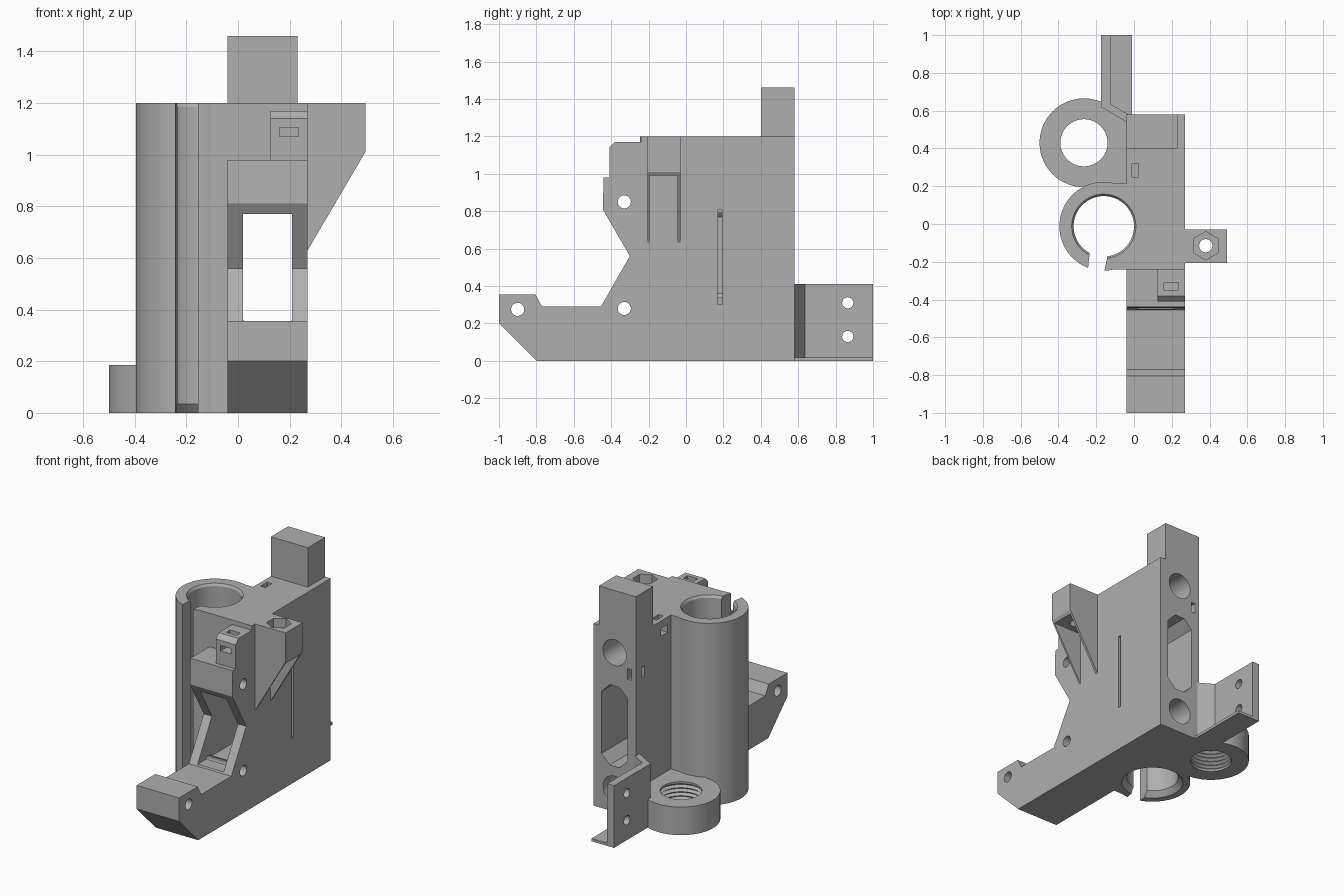
import bpy, bmesh, math

if "Cube" in bpy.data.objects:
    bpy.data.objects.remove(bpy.data.objects["Cube"])

grey = bpy.data.materials.new("plain grey")
grey.use_nodes = True
grey.diffuse_color = (0.43, 0.43, 0.43, 1)
grey.node_tree.nodes["Principled BSDF"].inputs["Base Color"].default_value = grey.diffuse_color
parts = []


def place(axis, u, v, w):
    return {"x": (w, u, v), "y": (u, w, v), "z": (u, v, w)}[axis]


def finish(name, bm):
    bmesh.ops.recalc_face_normals(bm, faces=bm.faces)
    mesh = bpy.data.meshes.new(name)
    bm.to_mesh(mesh)
    bm.free()
    mesh.materials.append(grey)
    ob = bpy.data.objects.new(name, mesh)
    bpy.context.collection.objects.link(ob)
    return ob


def prism(name, axis, pts, a, b):
    """Extrude an outline along an axis from a to b."""
    bm = bmesh.new()
    rings = [[bm.verts.new(place(axis, u, v, w)) for u, v in pts] for w in (a, b)]
    n = len(pts)
    for r in rings:
        bm.faces.new(r)
    for i in range(n):
        j = (i + 1) % n
        bm.faces.new((rings[0][i], rings[0][j], rings[1][j], rings[1][i]))
    return finish(name, bm)


def box(name, x0, x1, y0, y1, z0, z1):
    return prism(name, "z", [(x0, y0), (x1, y0), (x1, y1), (x0, y1)], z0, z1)


def round_prism(name, axis, u, v, r, a, b, n=32):
    step = 2 * math.pi / n
    pts = [(u + r * math.cos(i * step), v + r * math.sin(i * step)) for i in range(n)]
    return prism(name, axis, pts, a, b)


def lathe(name, x, y, profile, n=64):
    """Solid of revolution about a vertical axis, capped at both ends."""
    bm = bmesh.new()
    rings = []
    for r, z in profile:
        rings.append([bm.verts.new((x + r * math.cos(2 * math.pi * i / n),
                                    y + r * math.sin(2 * math.pi * i / n), z)) for i in range(n)])
    for lo, hi in zip(rings, rings[1:]):
        for i in range(n):
            j = (i + 1) % n
            bm.faces.new((lo[i], lo[j], hi[j], hi[i]))
    bm.faces.new(rings[0])
    bm.faces.new(rings[-1])
    return finish(name, bm)


def cut(targets, cutters):
    for ob in targets:
        bpy.context.view_layer.objects.active = ob
        for c in cutters:
            m = ob.modifiers.new("cut", "BOOLEAN")
            m.operation, m.solver, m.object = "DIFFERENCE", "EXACT", c
            bpy.ops.object.modifier_apply(modifier=m.name)
    for c in cutters:
        bpy.data.objects.remove(c)


# Main body with the long front arm and V-shaped nose
L, R = -0.04, 0.27
outline = [(-1, .2), (-.8, 0), (.58, 0), (.58, 1.2), (-.24, 1.2), (-.24, .98), (-.44, .98),
           (-.445, .81), (-.3, .56), (-.455, .29), (-.77, .29), (-.805, .355), (-1, .355)]
body = prism("main_body", "x", outline, L, R)
tower = box("rear_tower", L, .23, .4, .58, 1.19, 1.46)

# Rod sockets, belt window and cross holes
octagon = [(.08, .3), (.15, .3), (.21, .36), (.21, .77), (.15, .83), (.08, .83), (.02, .77), (.02, .36)]
cut([body], [
    prism("window_rear", "y", octagon, -.1, .7),
    box("window_front", .02, .21, -.5, 0, .3, .77),
    round_prism("upper_socket", "y", .115, 1.05, .085, -.2, .7),
    round_prism("lower_socket", "y", .115, .15, .085, -.2, .7),
    box("relief_slit", .19, .3, .172, .192, .3, .81),
    box("top_tie_slot", -.01, .025, .25, .32, 1.1, 1.3),
    box("side_tie_slot", -.1, .01, .25, .32, 1.1, 1.15),
    box("rear_tie_slot", -.01, .02, .48, .7, .9, .97),
    box("rear_side_slot", -.1, .01, .49, .52, .9, .97),
] + [round_prism("cross_hole", "x", y, z, .035, -.2, .4)
     for y, z in ((-.33, .85), (-.33, .28), (-.9, .275))])

# Tie tab above the nose
tab = prism("tie_tab", "x", [(-.41, .975), (-.41, 1.14), (-.38, 1.17), (-.23, 1.17), (-.23, .975)], .125, R)
cut([tab], [box("tab_top_slot", .16, .235, -.35, -.31, 1.07, 1.2),
            box("tab_front_slot", .16, .235, -.45, -.31, 1.07, 1.105)])

# Split bearing holder
BX, BY = -.16, -.012
holder = lathe("bearing_holder", BX, BY, [(.235, 0), (.235, 1.2)])
web = box("holder_web", -.157, .1, -.24, .215, 0, 1.2)
bore = lathe("bore", BX, BY, [(.19, -.01), (.19, 0), (.16, .035), (.16, 1.185), (.17, 1.2), (.17, 1.21)])
cut([holder, web, body], [bore])
# keep the web clear of the belt window and sockets
cut([web, holder], [box("web_trim", L + .01, .4, -.5, .5, -.1, 1.3)])
cut([holder, web], [prism("split", "z", [(-.25, -.3), (-.155, -.3), (-.155, -.24), (-.14, -.17),
                                         (-.14, -.1), (-.235, -.1), (-.235, -.155)], -.1, 1.3)])

# Threaded nut ring and its bridge to the body
NX, NY = -.265, .43
ring = lathe("nut_ring", NX, NY, [(.235, 0), (.235, .185)])
bridge = box("ring_bridge", NX, -.03, .21, .56, 0, .185)
teeth = 7
thread = [(.135, -.02)] + [(.125 if i % 2 else .142, .185 * i / (2 * teeth))
                           for i in range(1, 2 * teeth)] + [(.125, .2)]
cut([ring, bridge], [lathe("thread", NX, NY, thread, 48)])

# Rear switch plate: wall, slanted root and thin foot
wall = prism("switch_plate", "z", [(-.175, .62), (-.04, .54), (-.03, .54), (-.03, .58), (-.125, .635),
                                   (-.125, 1), (-.175, 1)], 0, .41)
cut([wall], [round_prism("plate_hole", "x", .865, z, .03, -.3, .1) for z in (.13, .31)])
foot = box("switch_foot", -.15, -.01, .575, 1, 0, .018)

# Side bracket with nut trap and open underside
bracket = prism("side_bracket", "y", [(.26, 1.2), (.493, 1.2), (.493, 1.01), (.27, .63), (.26, .63)], -.207, -.03)
cut([bracket], [box("bracket_pocket", R, .6, -.195, -.045, .5, .99),
                round_prism("bolt_hole", "z", .38, -.115, .035, .9, 1.3),
                prism("nut_trap", "z", [(.38 + .075 * math.sin(i * math.pi / 3),
                                         -.115 + .075 * math.cos(i * math.pi / 3)) for i in range(6)], 1.14, 1.3)])

# Smooth the round walls, keep edges crisp
parts = [body, tower, tab, holder, web, ring, bridge, wall, foot, bracket]
bpy.ops.object.select_all(action="DESELECT")
for ob in parts:
    ob.select_set(True)
bpy.context.view_layer.objects.active = body
bpy.ops.object.shade_smooth_by_angle(angle=math.radians(25))
